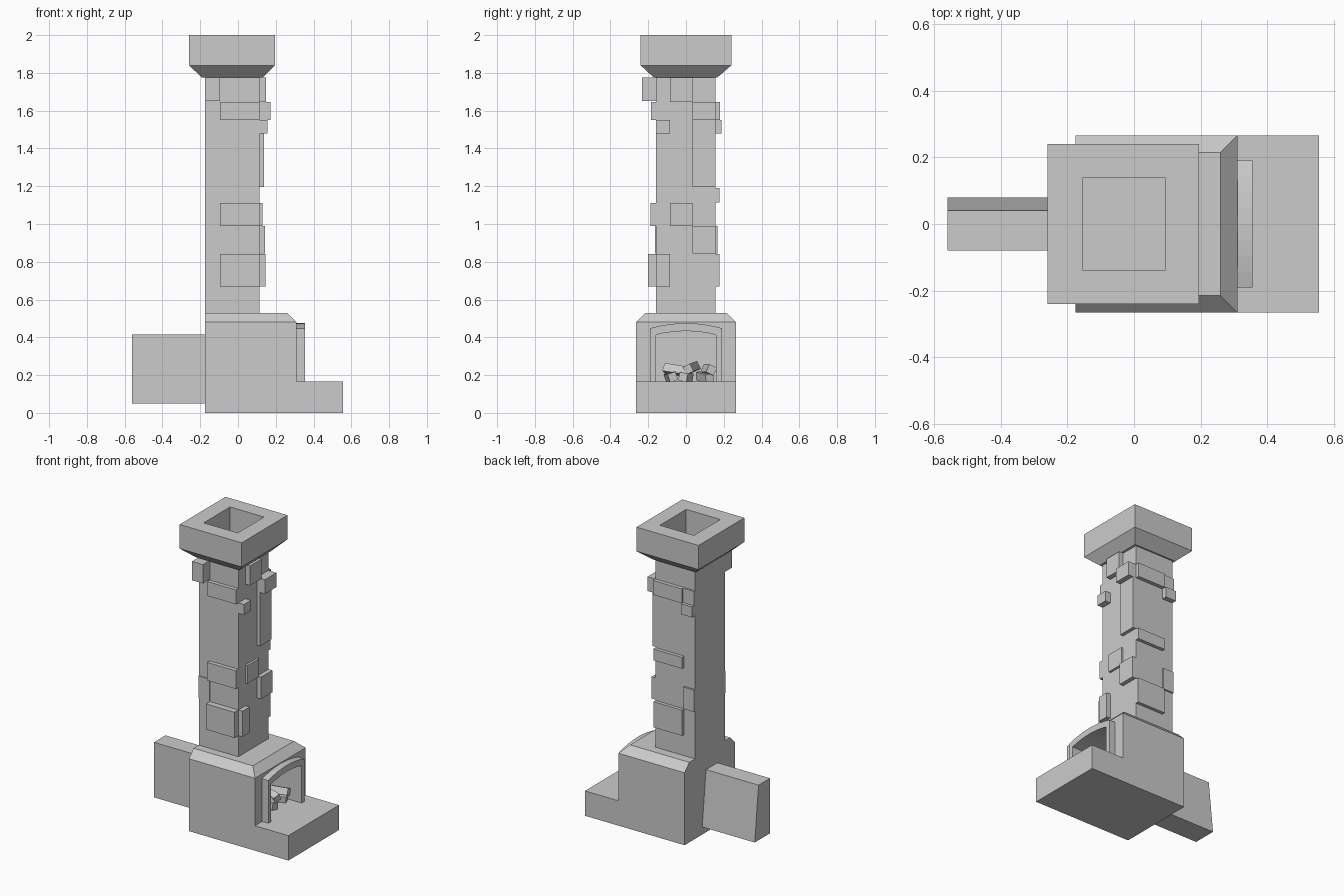
import bpy, bmesh, math
from mathutils import Matrix, Euler, Vector

if "Cube" in bpy.data.objects:
    bpy.data.objects.remove(bpy.data.objects["Cube"])


def add_object(name, bm):
    bmesh.ops.recalc_face_normals(bm, faces=bm.faces[:])
    mesh = bpy.data.meshes.new(name)
    bm.to_mesh(mesh)
    bm.free()
    ob = bpy.data.objects.new(name, mesh)
    bpy.context.collection.objects.link(ob)
    return ob


def loft(name, rings):
    """Stack rectangles (x0, x1, y0, y1, z) into one closed skin."""
    bm = bmesh.new()
    loops = [[bm.verts.new(p) for p in ((a, c, z), (b, c, z), (b, d, z), (a, d, z))]
             for a, b, c, d, z in rings]
    for lo, hi in zip(loops, loops[1:]):
        for i in range(4):
            j = (i + 1) % 4
            bm.faces.new((lo[i], lo[j], hi[j], hi[i]))
    bm.faces.new(loops[0])
    bm.faces.new(loops[-1])
    return add_object(name, bm)


def box(name, x0, x1, y0, y1, z0, z1):
    return loft(name, [(x0, x1, y0, y1, z0), (x0, x1, y0, y1, z1)])


def extrude_x(name, outline, x0, x1):
    """Extrude a (y, z) outline along x."""
    bm = bmesh.new()
    face = bm.faces.new([bm.verts.new((x0, y, z)) for y, z in outline])
    new = bmesh.ops.extrude_face_region(bm, geom=[face])["geom"]
    bmesh.ops.translate(bm, vec=(x1 - x0, 0, 0),
                        verts=[v for v in new if isinstance(v, bmesh.types.BMVert)])
    return add_object(name, bm)


def arch(half, side_z, top_z, n=8):
    """Shallow arch points from -y to +y."""
    return [(half * t, side_z + (top_z - side_z) * (1 - t * t))
            for t in (2 * i / n - 1 for i in range(n + 1))]


# Base with chamfered shoulders, cut by an arched firebox
BASE_Z = 0.165
body = loft("fireplace_body", [(-0.175, 0.31, -0.265, 0.265, 0),
                               (-0.175, 0.31, -0.265, 0.265, 0.48),
                               (-0.175, 0.26, -0.215, 0.215, 0.53)])
inner = arch(0.16, 0.413, 0.433)
outer = arch(0.19, 0.448, 0.475)
cutter = extrude_x("firebox_cutter", [(-0.16, BASE_Z)] + inner + [(0.16, BASE_Z)], -0.03, 0.4)
cutter.hide_render = True
cutter.hide_viewport = True
cut = body.modifiers.new("firebox", 'BOOLEAN')
cut.object = cutter
cut.operation = 'DIFFERENCE'
cut.solver = 'EXACT'

# Hearth slab and arched surround
box("hearth", 0.31, 0.555, -0.265, 0.265, 0, BASE_Z)
surround = ([(-0.19, BASE_Z)] + outer + [(0.19, BASE_Z), (0.16, BASE_Z)]
            + inner[::-1] + [(-0.16, BASE_Z)])
extrude_x("arched_surround", surround, 0.31, 0.355)

# Side block behind, with one sloping face
loft("side_block", [(-0.56, -0.175, -0.08, 0.08, 0.05),
                    (-0.56, -0.175, -0.08, 0.04, 0.415)])

# Chimney shaft, flared cap and hollow flue in one skin
loft("chimney", [(-0.175, 0.115, -0.16, 0.155, 0.53),
                 (-0.175, 0.115, -0.16, 0.155, 1.775),
                 (-0.19, 0.13, -0.17, 0.165, 1.775),
                 (-0.26, 0.195, -0.24, 0.24, 1.84),
                 (-0.26, 0.195, -0.24, 0.24, 2.0),
                 (-0.155, 0.095, -0.138, 0.138, 2.0),
                 (-0.155, 0.095, -0.138, 0.138, 1.5)])

# Raised stones: (low, high, z0, z1, outer position) per chimney face
right_stones = [(-0.085, 0.035, 1.645, 1.775, 0.148), (0.035, 0.155, 1.55, 1.645, 0.173),
                (-0.16, -0.085, 1.48, 1.55, 0.155), (0.035, 0.155, 1.195, 1.55, 0.138),
                (-0.085, 0.035, 0.99, 1.11, 0.13), (0.035, 0.155, 0.845, 0.99, 0.143),
                (-0.16, -0.085, 0.67, 0.84, 0.145)]
front_stones = [(-0.175, -0.095, 1.65, 1.775, -0.232), (-0.095, 0.115, 1.55, 1.645, -0.185),
                (-0.095, 0.115, 0.99, 1.11, -0.187), (-0.175, -0.095, 0.845, 0.99, -0.165),
                (-0.095, 0.115, 0.67, 0.84, -0.2)]
back_stones = [(-0.095, 0.115, 1.55, 1.645, 0.18), (-0.175, -0.095, 1.55, 1.645, 0.168),
               (-0.175, -0.095, 1.48, 1.55, 0.188), (-0.095, 0.115, 1.115, 1.19, 0.178),
               (-0.175, -0.095, 0.845, 0.99, 0.166), (-0.095, 0.115, 0.67, 0.84, 0.177)]
for a, b, z0, z1, out in right_stones:
    box("right_stone", 0.11, out, a, b, z0, z1)
for a, b, z0, z1, out in front_stones:
    box("front_stone", a, b, out, -0.155, z0, z1)
for a, b, z0, z1, out in back_stones:
    box("back_stone", a, b, 0.15, out, z0, z1)

# Pile of square logs: centre, length, rotation in degrees
logs = [((0.20, -0.08, 0.19), 0.15, (20, 0, 8)), ((0.21, 0.0, 0.19), 0.15, (-10, 0, -12)),
        ((0.20, 0.10, 0.19), 0.15, (5, 5, 20)), ((0.22, -0.05, 0.225), 0.14, (-25, 8, 60)),
        ((0.21, 0.03, 0.238), 0.15, (25, 5, -15)), ((0.21, 0.12, 0.228), 0.14, (-25, 0, 12))]
for pos, length, rot in logs:
    bm = bmesh.new()
    turn = Euler([math.radians(r) for r in rot]).to_matrix().to_4x4()
    bmesh.ops.create_cube(bm, size=1, matrix=Matrix.Translation(pos) @ turn
                          @ Matrix.Diagonal(Vector((length, 0.045, 0.045, 1))))
    add_object("log", bm)
